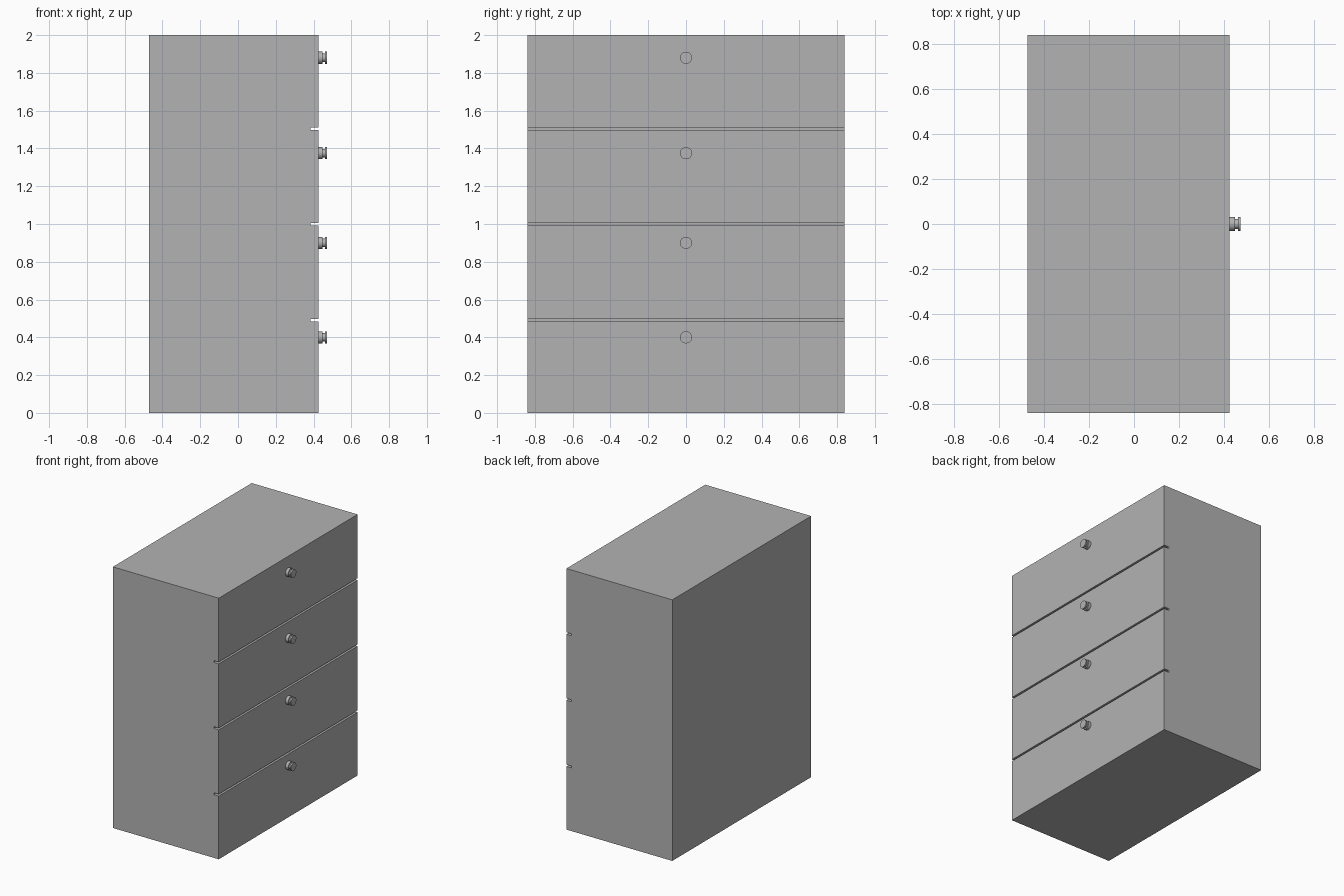
import bpy, bmesh
from math import cos, sin, tau

cube = bpy.data.objects.get("Cube")
if cube:
    bpy.data.objects.remove(cube, do_unlink=True)

BACK, FACE, HALF_WIDTH, HEIGHT = -0.472, 0.425, 0.84, 2.0
SLOT_DEPTH, SLOT_HALF = 0.042, 0.007
SLOTS = (0.491, 0.998, 1.504)
KNOBS = (0.4, 0.9, 1.375, 1.88)

grey = bpy.data.materials.new("grey")
grey.use_nodes = True
colour = (0.45, 0.45, 0.45, 1)
grey.diffuse_color = colour
grey.node_tree.nodes["Principled BSDF"].inputs["Base Color"].default_value = colour


def add_object(name, bm):
    bmesh.ops.recalc_face_normals(bm, faces=bm.faces)
    mesh = bpy.data.meshes.new(name)
    bm.to_mesh(mesh)
    bm.free()
    mesh.materials.append(grey)
    obj = bpy.data.objects.new(name, mesh)
    bpy.context.collection.objects.link(obj)
    return obj


# Cabinet: side profile with slots between the drawers, extruded across the width
profile = [(BACK, 0), (FACE, 0)]
for z in SLOTS:
    low, high, inner = z - SLOT_HALF, z + SLOT_HALF, FACE - SLOT_DEPTH
    profile += [(FACE, low), (inner, low), (inner, high), (FACE, high)]
profile += [(FACE, HEIGHT), (BACK, HEIGHT)]
bm = bmesh.new()
side = bm.faces.new([bm.verts.new((x, -HALF_WIDTH, z)) for x, z in profile])
extruded = bmesh.ops.extrude_face_region(bm, geom=[side], use_keep_orig=True)
moved = [v for v in extruded["geom"] if isinstance(v, bmesh.types.BMVert)]
bmesh.ops.translate(bm, verts=moved, vec=(0, 2 * HALF_WIDTH, 0))
add_object("cabinet", bm)


# Knobs: a base, a narrow neck and a cap, turned around the x axis
def add_knob(name, z, segments=32):
    outline = [(-0.002, 0.032), (0.023, 0.032), (0.023, 0.022),
               (0.036, 0.022), (0.036, 0.032), (0.047, 0.032)]
    bm = bmesh.new()
    rings = [[bm.verts.new((FACE + x, r * cos(tau * i / segments),
                            z + r * sin(tau * i / segments)))
              for i in range(segments)] for x, r in outline]
    for a, b in zip(rings, rings[1:]):
        for i in range(segments):
            j = (i + 1) % segments
            bm.faces.new((a[i], a[j], b[j], b[i]))
    bm.faces.new(rings[0])
    bm.faces.new(rings[-1])
    obj = add_object(name, bm)
    bpy.ops.object.select_all(action="DESELECT")
    obj.select_set(True)
    bpy.context.view_layer.objects.active = obj
    bpy.ops.object.shade_smooth_by_angle()


for number, z in enumerate(KNOBS, 1):
    add_knob(f"drawer_knob_{number}", z)
